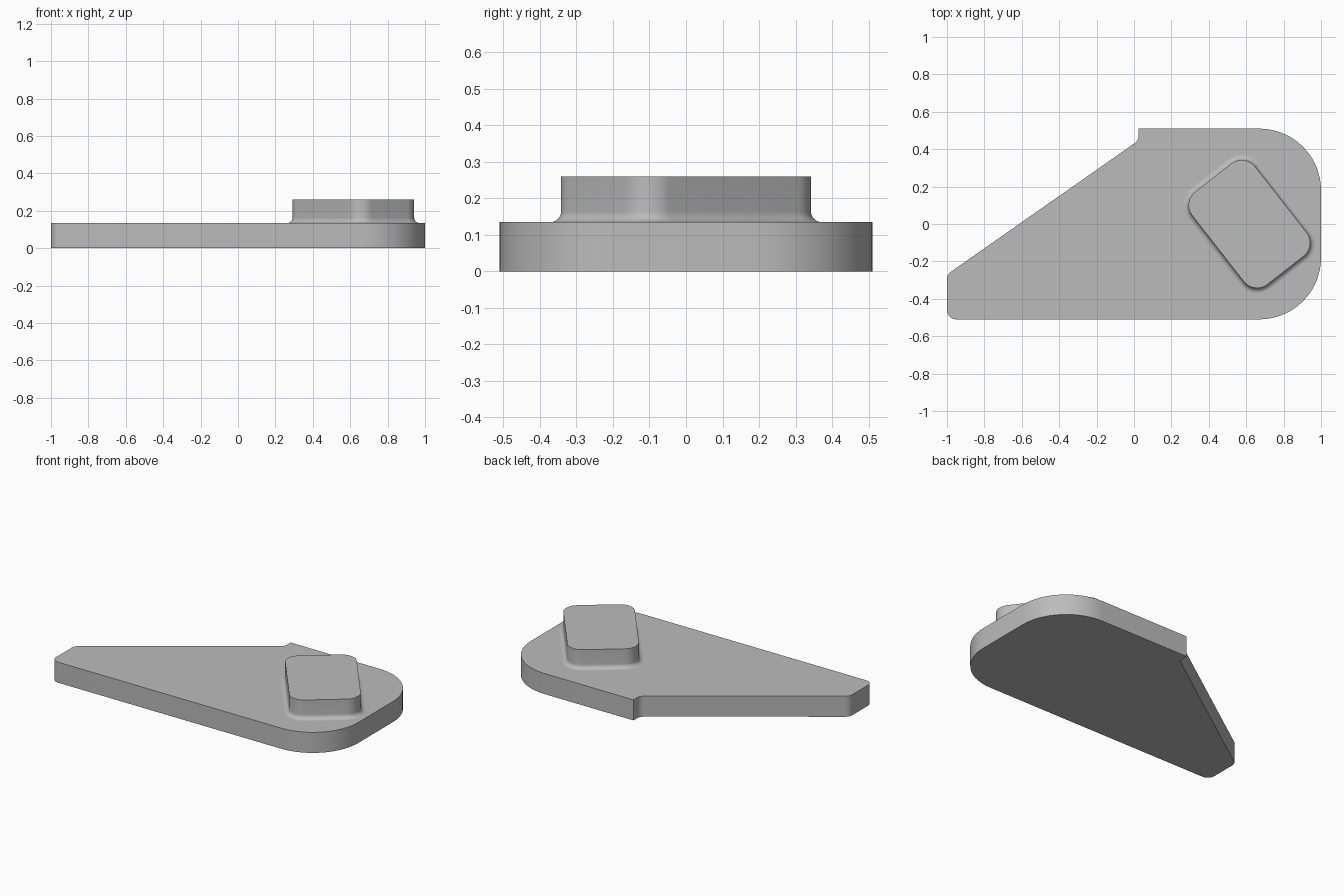
import bpy
import bmesh
import math
from mathutils import Vector, Matrix

cube = bpy.data.objects.get("Cube")
if cube:
    bpy.data.objects.remove(cube, do_unlink=True)

grey = bpy.data.materials.new("plain grey")
grey.use_nodes = True
grey.diffuse_color = (0.5, 0.5, 0.5, 1)
grey.node_tree.nodes["Principled BSDF"].inputs["Base Color"].default_value = (0.5, 0.5, 0.5, 1)


def rounded_outline(corners, steps=14):
    """Outline from (x, y, radius) corners, with tangent arcs at each corner."""
    points = []
    for i, (x, y, r) in enumerate(corners):
        p = Vector((x, y))
        a = (Vector(corners[i - 1][:2]) - p).normalized()
        b = (Vector(corners[(i + 1) % len(corners)][:2]) - p).normalized()
        if r == 0:
            points.append(p)
            continue
        half = a.angle(b) / 2
        centre = p + (a + b).normalized() * r / math.sin(half)
        start = p + a * r / math.tan(half) - centre
        end = p + b * r / math.tan(half) - centre
        sweep = math.atan2(start.x * end.y - start.y * end.x, start.dot(end))
        for k in range(steps + 1):
            points.append(centre + Matrix.Rotation(sweep * k / steps, 2) @ start)
    return points


def loft(name, sections):
    """Closed solid through (outline, height) sections, bottom to top."""
    bm = bmesh.new()
    rings = [[bm.verts.new((p.x, p.y, z)) for p in outline] for outline, z in sections]
    for low, high in zip(rings, rings[1:]):
        for i in range(len(low)):
            j = (i + 1) % len(low)
            bm.faces.new((low[i], low[j], high[j], high[i]))
    bm.faces.new(rings[0][::-1])
    bm.faces.new(rings[-1])
    bmesh.ops.recalc_face_normals(bm, faces=bm.faces)
    mesh = bpy.data.meshes.new(name)
    bm.to_mesh(mesh)
    bm.free()
    mesh.materials.append(grey)
    obj = bpy.data.objects.new(name, mesh)
    bpy.context.collection.objects.link(obj)
    bpy.ops.object.select_all(action="DESELECT")
    obj.select_set(True)
    bpy.context.view_layer.objects.active = obj
    bpy.ops.object.shade_smooth_by_angle(angle=math.radians(30))
    return obj


# Base plate: broad rounded end, small step at the back, slanted edge to the narrow end
PLATE_TOP = 0.135
plate = rounded_outline([
    (-1, -0.51, 0.05), (1, -0.51, 0.33), (1, 0.51, 0.33),
    (0.025, 0.51, 0), (0.025, 0.447, 0.05), (-1, -0.27, 0.05),
])
loft("base_plate", [(plate, 0), (plate, PLATE_TOP)])

# Raised block: turned rounded rectangle with a concave fillet at its foot
BLOCK_TOP, FILLET, RADIUS = 0.26, 0.028, 0.09
HALF_LONG, HALF_SHORT = 0.314, 0.213


def block_outline(grow):
    a, b, r = HALF_LONG + grow, HALF_SHORT + grow, RADIUS + grow
    return rounded_outline([(-a, -b, r), (a, -b, r), (a, b, r), (-a, b, r)])


sections = [(block_outline(FILLET), PLATE_TOP - 0.01)]
for k in range(9):
    t = math.pi / 2 * k / 8
    sections.append((block_outline(FILLET * (1 - math.sin(t))),
                     PLATE_TOP + FILLET * (1 - math.cos(t))))
sections.append((block_outline(0), BLOCK_TOP))
block = loft("raised_block", sections)
block.location = (0.617, 0, 0)
block.rotation_euler.z = math.radians(-52)
